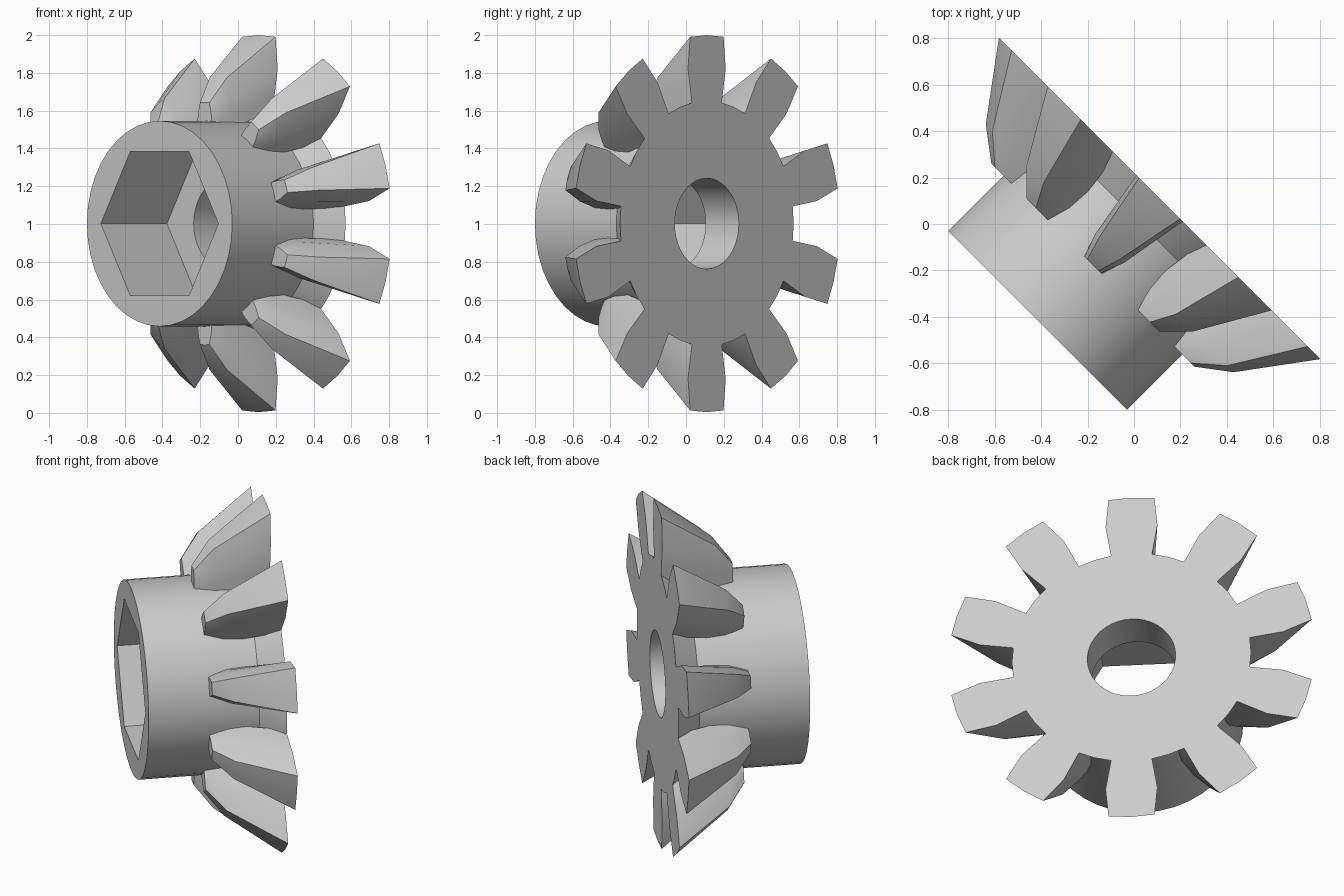
import bpy, bmesh, math
from mathutils import Matrix, Vector

cube = bpy.data.objects.get("Cube")
if cube:
    bpy.data.objects.remove(cube, do_unlink=True)

# Gear frame: local z runs along the shaft, local y points up
R = math.sqrt(0.5)
FRAME = Matrix(((-R, 0, R, 0), (R, 0, R, 0), (0, 1, 0, 1.002), (0, 0, 0, 1)))
FRONT, BACK = -0.587, 0.156

steel = bpy.data.materials.new("grey steel")
steel.use_nodes = True
steel.diffuse_color = (0.6, 0.6, 0.6, 1)
steel.node_tree.nodes["Principled BSDF"].inputs["Base Color"].default_value = (0.6, 0.6, 0.6, 1)


def finish(bm, name):
    bmesh.ops.recalc_face_normals(bm, faces=bm.faces)
    mesh = bpy.data.meshes.new(name)
    bm.to_mesh(mesh)
    bm.free()
    mesh.materials.append(steel)
    obj = bpy.data.objects.new(name, mesh)
    bpy.context.collection.objects.link(obj)
    obj.matrix_world = FRAME
    return obj


def loft(bm, rings):
    """Skin a list of equal-length point loops and cap both ends."""
    loops = [[bm.verts.new(p) for p in ring] for ring in rings]
    for a, b in zip(loops, loops[1:]):
        for i in range(len(a)):
            j = (i + 1) % len(a)
            bm.faces.new((a[i], a[j], b[j], b[i]))
    bm.faces.new(loops[0])
    bm.faces.new(loops[-1])


def turned(name, profile, sides):
    """Solid of revolution from (radius, depth) pairs."""
    bm = bmesh.new()
    step = math.tau / sides
    loft(bm, [[(r * math.cos(i * step), r * math.sin(i * step), d)
               for i in range(sides)] for r, d in profile])
    return finish(bm, name)


def smooth(obj):
    bpy.ops.object.select_all(action='DESELECT')
    obj.select_set(True)
    bpy.context.view_layer.objects.active = obj
    bpy.ops.object.shade_smooth_by_angle(angle=math.radians(30))


# Hub with a flared back disc
hub = turned("gear_hub", [(0.544, FRONT), (0.544, 0.022), (0.65, BACK)], 40)

# Hexagonal socket in front, round bore right through
cutters = [turned("socket_cutter", [(0.44, FRONT - 0.1), (0.44, -0.092)], 6),
           turned("bore_cutter", [(0.24, FRONT - 0.2), (0.24, BACK + 0.1)], 40)]
bpy.context.view_layer.objects.active = hub
for cutter in cutters:
    cutter.hide_render = True
    mod = hub.modifiers.new("cut", 'BOOLEAN')
    mod.operation = 'DIFFERENCE'
    mod.solver = 'EXACT'
    mod.object = cutter
    bpy.ops.object.modifier_apply(modifier=mod.name)
    bpy.data.objects.remove(cutter, do_unlink=True)
smooth(hub)

# Tapered tooth: (depth, [(height, half width) from root to tip], crown height)
SECTIONS = [
    (-0.25, [(0.5, 0.055), (0.58, 0.05), (0.64, 0.035)], 0.642),
    (-0.148, [(0.5, 0.085), (0.65, 0.088), (0.773, 0.065)], 0.778),
    (BACK, [(0.6, 0.108), (0.65, 0.113), (0.82, 0.141), (0.989, 0.125)], 0.998),
]


def tooth_ring(depth, side, crown):
    if len(side) == 3:  # extra flank point so all sections match
        (h, w), (h2, w2) = side[0], side[1]
        side = [side[0], ((h + h2) / 2, (w + w2) / 2)] + side[1:]
    right = [(w, h, depth) for h, w in side]
    left = [(-w, h, depth) for h, w in reversed(side)]
    return right + [(0, crown, depth)] + left


# Ten teeth spaced around the shaft
bm = bmesh.new()
for k in range(10):
    turn = Matrix.Rotation(k * math.tau / 10, 3, 'Z')
    loft(bm, [[turn @ Vector(p) for p in tooth_ring(*s)] for s in SECTIONS])
smooth(finish(bm, "gear_teeth"))
